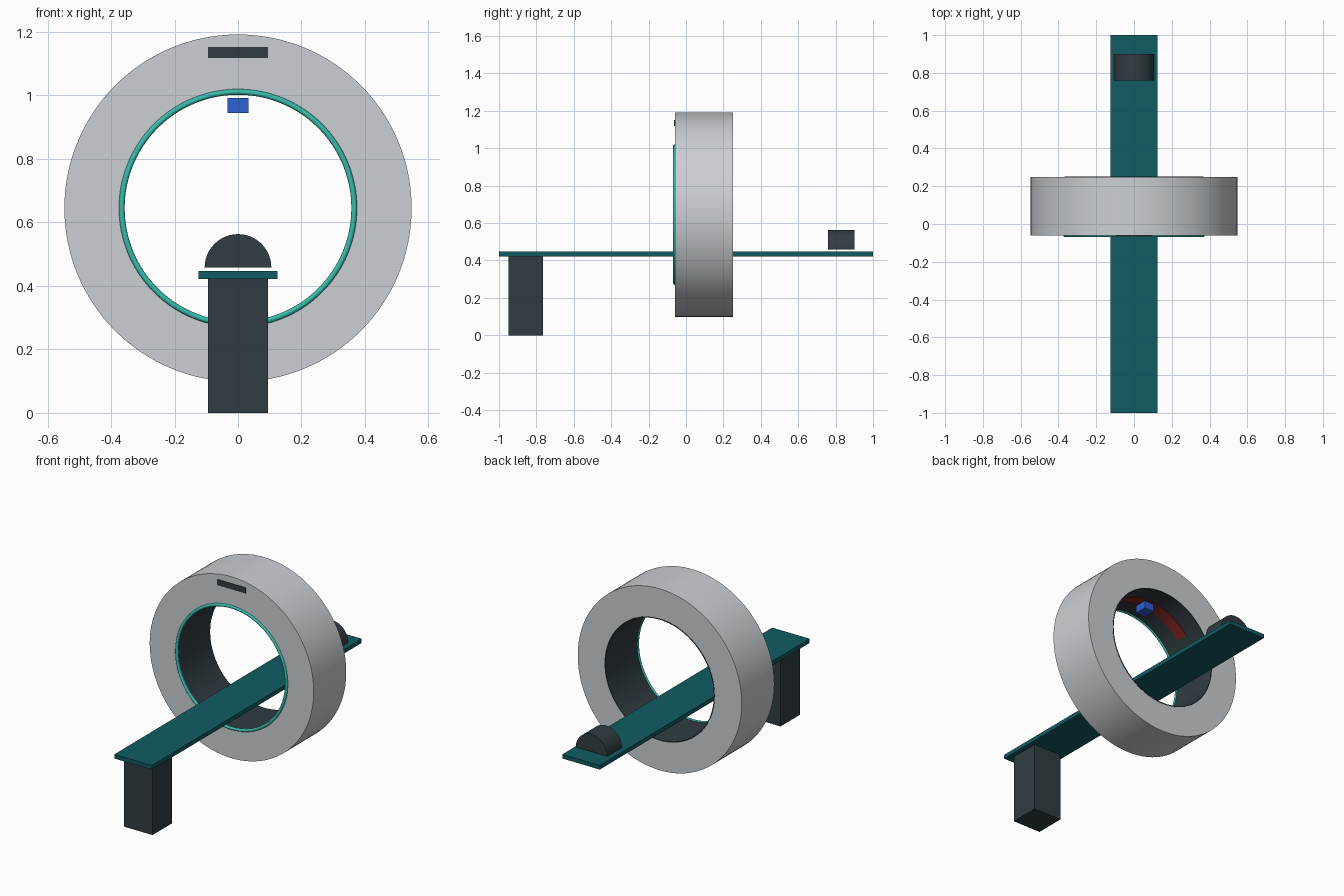
import bpy, bmesh, math
from mathutils import Vector

cube = bpy.data.objects.get("Cube")
if cube:
    bpy.data.objects.remove(cube, do_unlink=True)

CENTRE_Z = 0.645   # height of the ring axis


def material(name, rgb):
    m = bpy.data.materials.new(name)
    m.use_nodes = True
    colour = (*rgb, 1)
    m.diffuse_color = colour
    bsdf = next(n for n in m.node_tree.nodes if n.type == 'BSDF_PRINCIPLED')
    bsdf.inputs["Base Color"].default_value = colour
    bsdf.inputs["Roughness"].default_value = 0.6
    return m


light_grey = material("light grey", (0.60, 0.63, 0.66))
charcoal = material("charcoal", (0.030, 0.046, 0.055))
deep_teal = material("deep teal", (0.005, 0.107, 0.125))
bright_teal = material("bright teal", (0.04, 0.50, 0.41))
blue = material("blue", (0.026, 0.115, 0.66))
dark_red = material("dark red", (0.22, 0.02, 0.02))


def finish(name, bm, mat, smooth=False):
    bmesh.ops.recalc_face_normals(bm, faces=bm.faces)
    mesh = bpy.data.meshes.new(name)
    bm.to_mesh(mesh)
    bm.free()
    mesh.materials.append(mat)
    ob = bpy.data.objects.new(name, mesh)
    bpy.context.collection.objects.link(ob)
    if smooth:
        bpy.ops.object.select_all(action='DESELECT')
        ob.select_set(True)
        bpy.context.view_layer.objects.active = ob
        bpy.ops.object.shade_smooth_by_angle(angle=math.radians(35))
    return ob


def box(name, low, high, mat):
    low, high = Vector(low), Vector(high)
    bm = bmesh.new()
    bmesh.ops.create_cube(bm, size=1)
    for v in bm.verts:
        v.co = (low + high) / 2 + v.co * (high - low)
    return finish(name, bm, mat)


def revolve(name, profile, mat, start=0, end=360, steps=128, centre=(0, 0, CENTRE_Z)):
    """Sweep a closed (radius, y) profile about the y axis; angles run from the top."""
    bm = bmesh.new()
    closed = end - start == 360
    count = steps if closed else steps + 1
    rings = []
    for i in range(count):
        a = math.radians(start + (end - start) * i / steps)
        rings.append([bm.verts.new((centre[0] + r * math.sin(a), centre[1] + y,
                                    centre[2] + r * math.cos(a))) for r, y in profile])
    n = len(profile)
    for i in range(steps):
        a, b = rings[i], rings[(i + 1) % count]
        for j in range(n):
            k = (j + 1) % n
            bm.faces.new((a[j], a[k], b[k], b[j]))
    if not closed:
        bm.faces.new(rings[0])
        bm.faces.new(rings[-1])
    return finish(name, bm, mat, True)


def band(inner, outer, front, back):
    return [(inner, front), (outer, front), (outer, back), (inner, back)]


# Ring housing, dark bore lining and bright front trim
revolve("ring_housing", band(0.366, 0.547, -0.06, 0.25), light_grey)
revolve("bore_lining", band(0.362, 0.367, -0.062, 0.252), charcoal)
trim = [(0.366 + 0.009 * math.cos(t * math.tau / 12), -0.06 + 0.009 * math.sin(t * math.tau / 12))
        for t in range(12)]
revolve("bore_trim", trim, bright_teal)

# Detector arc and emitter inside the bore
revolve("detector_arc", band(0.358, 0.364, 0.055, 0.135), dark_red, -50, 50, 40)
box("emitter", (-0.033, 0.055, 0.945), (0.033, 0.135, 0.992), blue)

# Display plate on the front of the ring
box("display_panel", (-0.095, -0.064, 1.118), (0.095, -0.058, 1.152), charcoal)

# Patient table and its pedestal
box("table_top", (-0.125, -1, 0.422), (0.125, 1, 0.447), deep_teal)
box("pedestal", (-0.095, -0.95, 0), (0.095, -0.765, 0.422), charcoal)

# Half-round headrest
bm = bmesh.new()
arc = [math.pi * i / 32 for i in range(33)]
face = bm.faces.new([bm.verts.new((0.105 * math.cos(a), 0.76, 0.458 + 0.105 * math.sin(a)))
                     for a in arc])
extruded = bmesh.ops.extrude_face_region(bm, geom=[face])["geom"]
bmesh.ops.translate(bm, vec=(0, 0.14, 0),
                    verts=[g for g in extruded if isinstance(g, bmesh.types.BMVert)])
finish("headrest", bm, charcoal, True)
